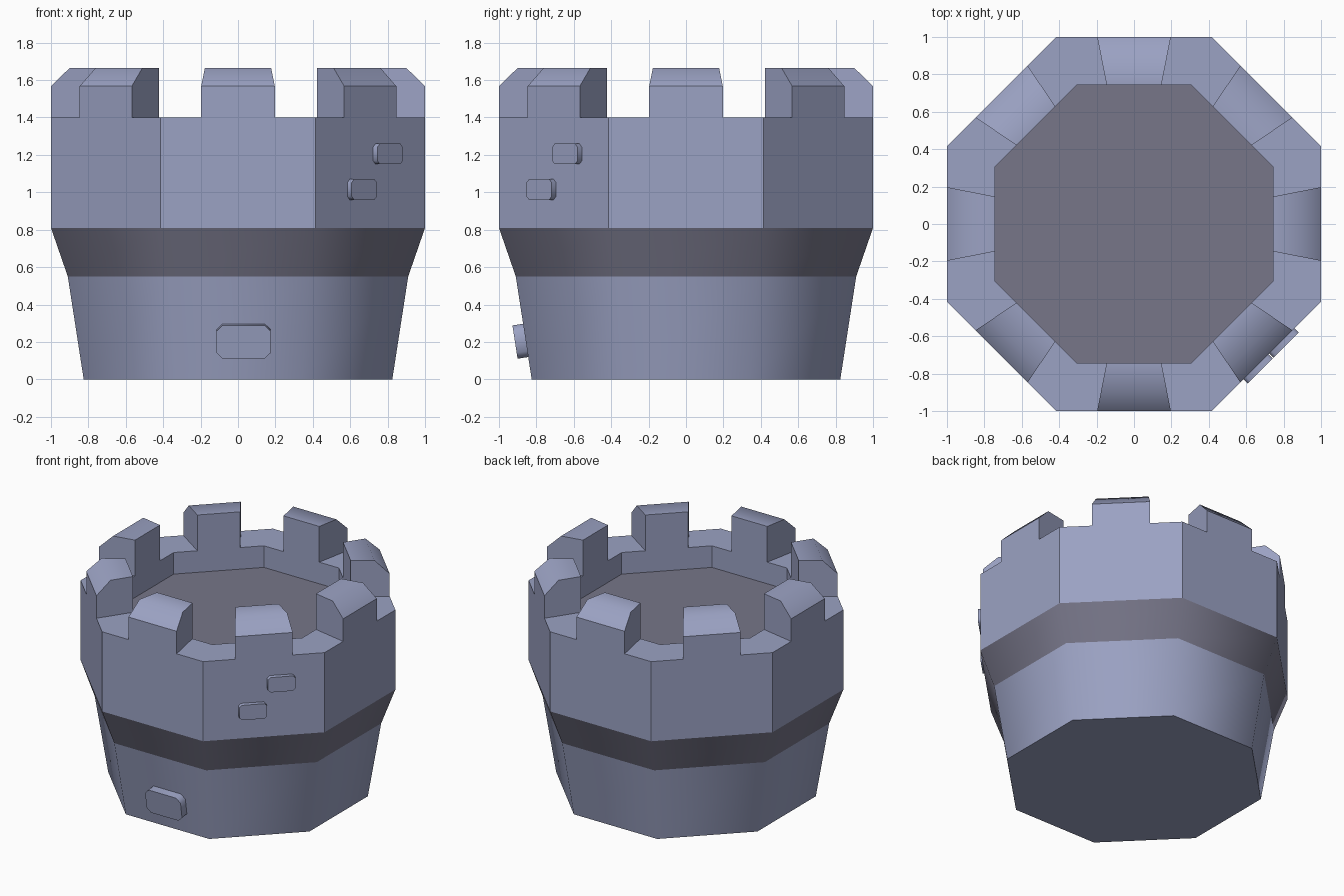
import bpy, bmesh, math
from mathutils import Vector

if "Cube" in bpy.data.objects:
    bpy.data.objects.remove(bpy.data.objects["Cube"])

T = math.tan(math.pi / 8)      # half side of an octagon per unit apothem


def material(name, rgb):
    m = bpy.data.materials.new(name)
    m.diffuse_color = (*rgb, 1)
    m.use_nodes = True
    m.node_tree.nodes["Principled BSDF"].inputs["Base Color"].default_value = m.diffuse_color
    return m


STONE = material("blue grey stone", (0.328, 0.361, 0.546))
DARK = material("dark grey stone", (0.184, 0.181, 0.250))


def pt(k, r, u, z):
    """Point on side k: r outwards, u sideways, z up."""
    a = k * math.pi / 4
    return (r * math.cos(a) - u * math.sin(a), r * math.sin(a) + u * math.cos(a), z)


def build(name, polys, mat, angle=44.7):
    bm = bmesh.new()
    for p in polys:
        bm.faces.new([bm.verts.new(c) for c in p])
    bmesh.ops.remove_doubles(bm, verts=bm.verts, dist=1e-4)
    me = bpy.data.meshes.new(name)
    bm.to_mesh(me)
    bm.free()
    ob = bpy.data.objects.new(name, me)
    bpy.context.collection.objects.link(ob)
    me.materials.append(mat)
    bpy.ops.object.select_all(action='DESELECT')
    bpy.context.view_layer.objects.active = ob
    ob.select_set(True)
    bpy.ops.object.shade_smooth_by_angle(angle=math.radians(angle))
    return ob


def ring(r0, z0, r1, z1):
    return [[pt(k, r0, -r0 * T, z0), pt(k, r0, r0 * T, z0),
             pt(k, r1, r1 * T, z1), pt(k, r1, -r1 * T, z1)] for k in range(8)]


def disc(r, z, up=True):
    p = [pt(k, r, r * T, z) for k in range(8)]
    return p if up else p[::-1]


# Tapered base with closed underside, flared band, sunken floor
R0, R1, R2, RI = 0.825, 0.91, 1.0, 0.742
Z1, Z2, ZF, ZW, ZC, ZT = 0.55, 0.81, 1.24, 1.40, 1.567, 1.665
build("tapered_base", ring(R0, 0, R1, Z1) + [disc(R0, 0, False)], STONE)
build("flared_band", ring(R1, Z1, R2, Z2), DARK)
build("sunken_floor", [disc(RI, ZF)], DARK)

# Upper wall with one chamfered battlement in the middle of each side
W = 0.197                      # battlement half width per unit radius
RC = 0.90                      # where the chamfer meets the top
polys = []
for k in range(8):
    def q(r, s, z):
        return pt(k, r, s * r * W, z)

    def c(r, s, z):
        return pt(k, r, s * r * T, z)
    polys += [
        [c(R2, -1, Z2), c(R2, 1, Z2), c(R2, 1, ZW), q(R2, 1, ZW),
         q(R2, 1, ZC), q(R2, -1, ZC), q(R2, -1, ZW), c(R2, -1, ZW)],
        [c(RI, 1, ZF), c(RI, -1, ZF), c(RI, -1, ZW), q(RI, -1, ZW),
         q(RI, -1, ZT), q(RI, 1, ZT), q(RI, 1, ZW), c(RI, 1, ZW)],
        [q(R2, -1, ZC), q(R2, 1, ZC), q(RC, 1, ZT), q(RC, -1, ZT)],
        [q(RC, -1, ZT), q(RC, 1, ZT), q(RI, 1, ZT), q(RI, -1, ZT)],
    ]
    for s in (-1, 1):
        side = [q(R2, s, ZW), q(RI, s, ZW), q(RI, s, ZT), q(RC, s, ZT), q(R2, s, ZC)]
        walk = [q(R2, s, ZW), c(R2, s, ZW), c(RI, s, ZW), q(RI, s, ZW)]
        polys += [side, walk] if s > 0 else [side[::-1], walk[::-1]]
build("battlement_wall", polys, STONE)


def brick(name, centre, right, normal, w, h, depth, cut):
    """Plate with clipped corners standing out from a wall."""
    right, normal = Vector(right).normalized(), Vector(normal).normalized()
    up = normal.cross(right)
    a, b = w / 2, h / 2
    outline = [(-a + cut, -b), (a - cut, -b), (a, -b + cut), (a, b - cut),
               (a - cut, b), (-a + cut, b), (-a, b - cut), (-a, -b + cut)]
    base = [Vector(centre) + right * x + up * y for x, y in outline]
    front = [p + normal * depth for p in base]
    sides = [[base[i], base[(i + 1) % 8], front[(i + 1) % 8], front[i]] for i in range(8)]
    build(name, [front, base[::-1]] + sides, STONE, 50)


# Two raised bricks on the front right side
for name, t, z in (("upper_brick", 0.117, 1.205), ("lower_brick", -0.078, 1.015)):
    brick(name, pt(-1, 0.99, t, z), (1, 1, 0), (1, -1, 0), 0.19, 0.11, 0.043, 0.018)

# Larger raised brick low on the front, following the slope of the base
slope = math.atan2(R1 - R0, Z1)
brick("base_brick", (0.03, -0.845, 0.21), (1, 0, 0),
      (0, -math.cos(slope), -math.sin(slope)), 0.29, 0.18, 0.07, 0.032)
